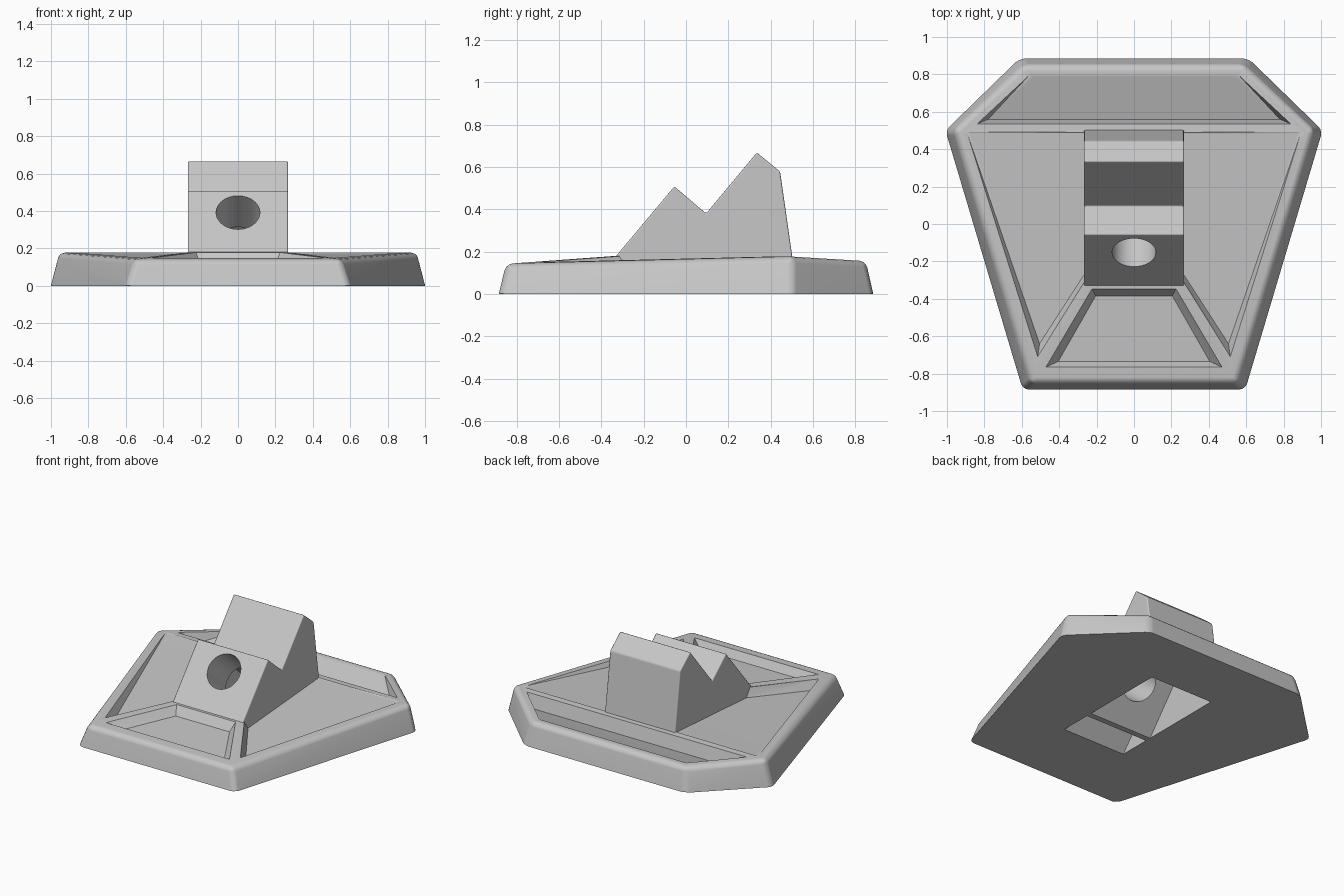
import bpy, bmesh, math
from mathutils import Vector, Matrix

if "Cube" in bpy.data.objects:
    bpy.data.objects.remove(bpy.data.objects["Cube"])

grey = bpy.data.materials.new("plain_grey")
grey.diffuse_color = (0.57, 0.57, 0.57, 1)
grey.use_nodes = True
grey.node_tree.nodes["Principled BSDF"].inputs["Base Color"].default_value = grey.diffuse_color


def finish(bm, name):
    bmesh.ops.recalc_face_normals(bm, faces=bm.faces[:])
    mesh = bpy.data.meshes.new(name)
    bm.to_mesh(mesh)
    bm.free()
    mesh.materials.append(grey)
    ob = bpy.data.objects.new(name, mesh)
    bpy.context.collection.objects.link(ob)
    return ob


def hull(points):
    """Convex solid around a few points, with flat regions merged."""
    bm = bmesh.new()
    for p in points:
        bm.verts.new(p)
    bmesh.ops.convex_hull(bm, input=bm.verts[:])
    loose = [v for v in bm.verts if not v.link_faces]
    bmesh.ops.delete(bm, geom=loose, context='VERTS')
    bmesh.ops.dissolve_limit(bm, angle_limit=0.01, verts=bm.verts[:], edges=bm.edges[:])
    return bm


def prism(profile, half):
    """Side profile (y, z) extruded along x."""
    bm = bmesh.new()
    face = bm.faces.new([bm.verts.new((-half, y, z)) for y, z in profile])
    new = bmesh.ops.extrude_face_region(bm, geom=[face])["geom"]
    bmesh.ops.translate(bm, vec=(2 * half, 0, 0),
                        verts=[g for g in new if isinstance(g, bmesh.types.BMVert)])
    bmesh.ops.recalc_face_normals(bm, faces=bm.faces[:])
    return bm


def soften(bm, test, width, segments=3):
    bm.normal_update()
    edges = [e for e in bm.edges if len(e.link_faces) == 2
             and e.calc_face_angle(0) > 0.3 and test(e)]
    bmesh.ops.bevel(bm, geom=edges, offset=width, segments=segments,
                    profile=0.5, affect='EDGES', clamp_overlap=True)


def combine(target, other, operation):
    mod = target.modifiers.new("combine", 'BOOLEAN')
    mod.operation, mod.object, mod.solver = operation, other, 'EXACT'
    bpy.context.view_layer.objects.active = target
    bpy.ops.object.modifier_apply(modifier=mod.name)
    bpy.data.objects.remove(other)


def both(points):
    return points + [(-x, y, z) for x, y, z in points]


def pocket(rim, floor, height, name):
    """Recess with slanted walls: rim corners (x, y, z), floor corners (x, y)."""
    pts = [(x, y, height(y)) for x, y in floor] + list(rim)
    for x, y, z in rim:
        ox = 0.01 * (1 if x > 0 else -1)
        pts.append((x + ox, y, z + 0.03))
    return finish(hull(pts), name)


# Six-sided base with a faintly pitched top
bm = hull(both([(0.595, -0.885, 0), (1.008, 0.5, 0), (0.612, 0.885, 0),
                (0.55, -0.85, 0.142), (0.962, 0.5, 0.177), (0.587, 0.85, 0.155),
                (0.25, -0.33, 0.18), (0.27, 0.5, 0.178)]))
soften(bm, lambda e: any(v.co.z > 0.05 for v in e.verts), 0.03)
base = finish(bm, "base")

# Pocket in front of the block
combine(base, pocket(
    both([(0.225, -0.345, 0.181), (0.47, -0.765, 0.146)]),
    [(0.205, -0.385), (-0.205, -0.385), (0.405, -0.735), (-0.405, -0.735)],
    lambda y: 0.12 + 0.07 * (y + 0.385), "front_pocket"), 'DIFFERENCE')

# Pocket behind the block, its floor climbing to the back rim
combine(base, pocket(
    both([(0.84, 0.535, 0.177), (0.56, 0.795, 0.159)]),
    [(0.78, 0.56), (-0.78, 0.56), (0.54, 0.785), (-0.54, 0.785)],
    lambda y: 0.085 + 0.3 * (y - 0.56), "rear_pocket"), 'DIFFERENCE')

# Side pockets, deepest at the front corner
for s in (-1, 1):
    combine(base, pocket(
        [(s * 0.24, -0.27, 0.181), (s * 0.275, -0.32, 0.181), (s * 0.515, -0.71, 0.15),
         (s * 0.895, 0.495, 0.179), (s * 0.24, 0.495, 0.181)],
        [(s * 0.24, -0.23), (s * 0.30, -0.30), (s * 0.505, -0.64),
         (s * 0.875, 0.485), (s * 0.24, 0.485)],
        lambda y: 0.09 + 0.07 * (y + 0.7), "side_pocket"), 'DIFFERENCE')

# Notched block standing on the base
bm = prism([(-0.33, 0.06), (-0.33, 0.18), (-0.055, 0.508), (0.095, 0.38),
            (0.335, 0.668), (0.445, 0.578), (0.503, 0.17), (0.51, 0.06)], 0.268)
soften(bm, lambda e: all(v.co.z > 0.16 for v in e.verts)
       and max(v.co.z for v in e.verts) > 0.3, 0.015)
combine(base, finish(bm, "notched_block"), 'UNION')

# Underside: front recess, and a channel running square to the front slope
combine(base, finish(prism([(-0.39, -0.05), (-0.39, 0.0), (-0.28, 0.13), (-0.17, 0.0),
                            (-0.17, -0.05)], 0.24), "front_recess"), 'DIFFERENCE')
combine(base, finish(prism([(-0.13, -0.05), (-0.13, 0.0), (0.135, 0.325),
                            (0.46, 0.04), (0.46, -0.05)],
                           0.24), "rear_channel"), 'DIFFERENCE')

# Round hole from the front slope into the channel
axis = Vector((0, -0.773, 0.634))
bm = bmesh.new()
bmesh.ops.create_cone(bm, cap_ends=True, segments=48, radius1=0.117, radius2=0.117, depth=0.4,
                      matrix=Matrix.Translation(Vector((0, -0.148, 0.388)) - axis * 0.08)
                      @ axis.to_track_quat('Z', 'Y').to_matrix().to_4x4())
combine(base, finish(bm, "round_hole"), 'DIFFERENCE')

# Smooth the rounded edges and keep the broad faces flat
base.name = "base_with_block"
bpy.context.view_layer.objects.active = base
base.select_set(True)
bpy.ops.object.shade_smooth_by_angle(angle=math.radians(32))
mod = base.modifiers.new("flat_faces", 'WEIGHTED_NORMAL')
mod.keep_sharp = True
